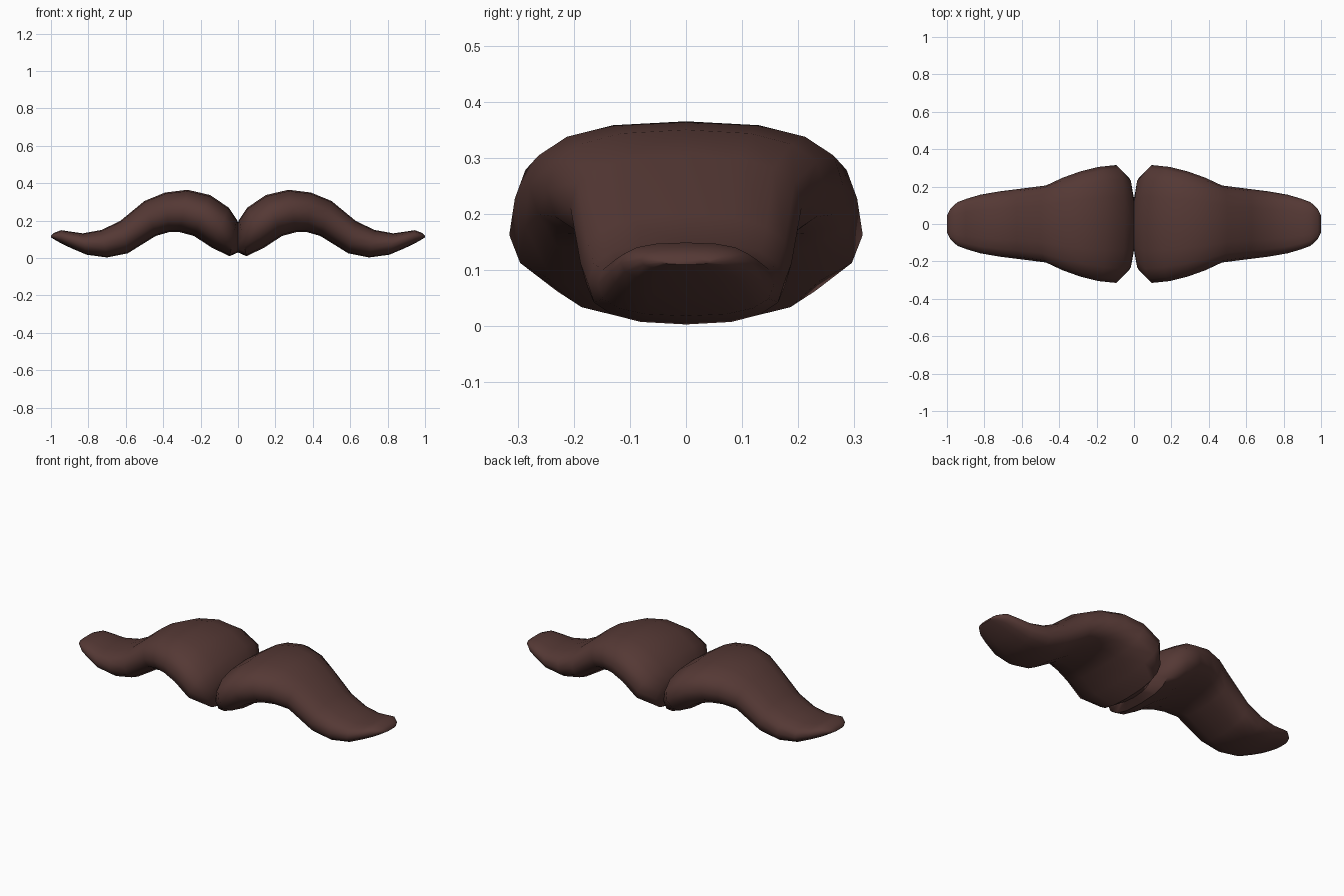
import bpy, bmesh, math

if "Cube" in bpy.data.objects:
    bpy.data.objects.remove(bpy.data.objects["Cube"])

# Cross-sections of one half: top x, top z, bottom x, bottom z, half depth in y
SECTIONS = [
    (0.000, 0.190, 0.000, 0.030, 0.14),
    (0.006, 0.205, 0.045, 0.010, 0.245),
    (0.05, 0.270, 0.140, 0.055, 0.315),
    (0.15, 0.337, 0.235, 0.118, 0.305),
    (0.27, 0.365, 0.310, 0.138, 0.280),
    (0.39, 0.350, 0.370, 0.138, 0.248),
    (0.50, 0.305, 0.440, 0.118, 0.206),
    (0.63, 0.198, 0.590, 0.025, 0.188),
    (0.73, 0.150, 0.700, 0.003, 0.175),
    (0.83, 0.132, 0.810, 0.018, 0.157),
    (0.90, 0.142, 0.890, 0.052, 0.135),
    (0.945, 0.149, 0.945, 0.078, 0.116),
    (0.983, 0.135, 0.983, 0.100, 0.080),
    (1.000, 0.120, 1.000, 0.110, 0.045),
]
SIDES = 16
POWER = 2 / 2.5


def soft(v):
    return math.copysign(abs(v) ** POWER, v)


def moustache_half(name, side, mat):
    bm = bmesh.new()
    rings = []
    for tx, tz, bx, bz, depth in SECTIONS:
        ring = []
        for i in range(SIDES):
            a = 2 * math.pi * i / SIDES
            f = 0.5 + 0.5 * soft(math.cos(a))
            ring.append(bm.verts.new((side * (bx + (tx - bx) * f),
                                      depth * soft(math.sin(a)),
                                      bz + (tz - bz) * f)))
        rings.append(ring)
    # Skin between neighbouring rings, then cap both ends
    for r, s in zip(rings, rings[1:]):
        for i in range(SIDES):
            j = (i + 1) % SIDES
            bm.faces.new((r[i], r[j], s[j], s[i]))
    bm.faces.new(rings[0])
    bm.faces.new(rings[-1])
    bmesh.ops.recalc_face_normals(bm, faces=bm.faces)
    mesh = bpy.data.meshes.new(name)
    bm.to_mesh(mesh)
    bm.free()
    mesh.materials.append(mat)
    obj = bpy.data.objects.new(name, mesh)
    bpy.context.collection.objects.link(obj)
    bpy.ops.object.select_all(action='DESELECT')
    obj.select_set(True)
    bpy.context.view_layer.objects.active = obj
    bpy.ops.object.shade_smooth_by_angle(angle=math.radians(50))


brown = bpy.data.materials.new("dark_brown_hair")
brown.diffuse_color = (0.09, 0.04, 0.035, 1)
brown.use_nodes = True
brown.node_tree.nodes["Principled BSDF"].inputs["Base Color"].default_value = brown.diffuse_color

# Two mirrored halves meeting at the centre
moustache_half("moustache_right", 1, brown)
moustache_half("moustache_left", -1, brown)
